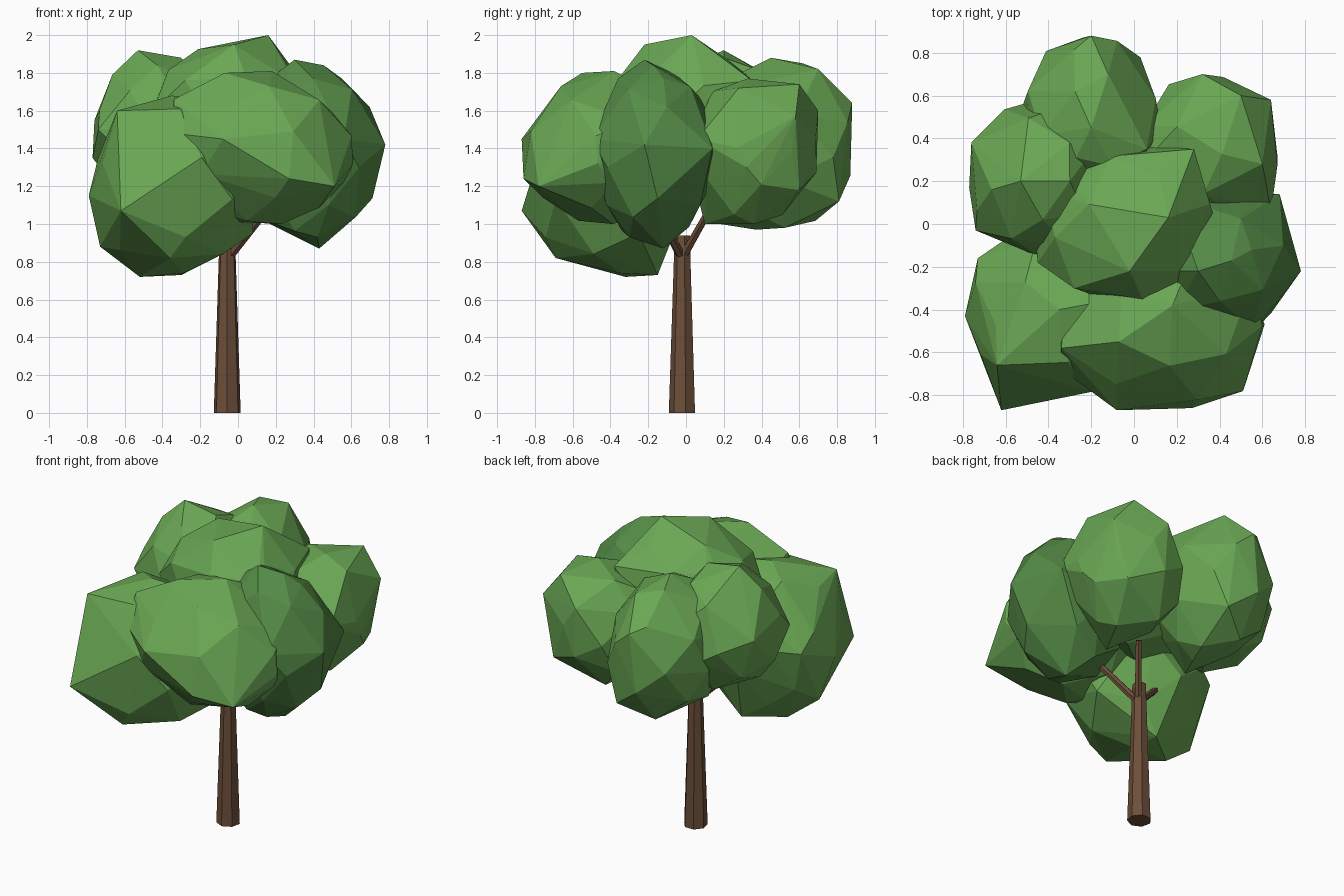
import bpy
import bmesh
import math
import random
from mathutils import Vector

cube = bpy.data.objects.get("Cube")
if cube:
    bpy.data.objects.remove(cube, do_unlink=True)


def make_material(name, rgb):
    mat = bpy.data.materials.new(name)
    mat.use_nodes = True
    color = (*rgb, 1.0)
    mat.diffuse_color = color
    mat.node_tree.nodes["Principled BSDF"].inputs["Base Color"].default_value = color
    return mat


leaf_green = make_material("leaf green", (0.144, 0.39, 0.089))
deep_green = make_material("deep leaf green", (0.09, 0.26, 0.062))
bark_brown = make_material("bark brown", (0.15, 0.077, 0.041))


def add_object(name, bm, mat):
    mesh = bpy.data.meshes.new(name)
    bmesh.ops.recalc_face_normals(bm, faces=bm.faces[:])
    bm.to_mesh(mesh)
    bm.free()
    mesh.materials.append(mat)
    obj = bpy.data.objects.new(name, mesh)
    bpy.context.collection.objects.link(obj)
    return obj


def leaf_clump(name, low, high, corners, mat=leaf_green, seed=1, count=30):
    """Faceted boulder of foliage filling a box, with some jutting corners."""
    rng = random.Random(seed)
    golden = math.pi * (3 - math.sqrt(5))
    points = []
    for i in range(count):
        z = 1 - 2 * (i + 0.5) / count
        ring = math.sqrt(1 - z * z)
        point = Vector((ring * math.cos(i * golden), ring * math.sin(i * golden), z))
        point += Vector([rng.uniform(-0.1, 0.1) for _ in range(3)])
        points.append(point.normalized())
    # Stretch the boulder so that it exactly fills its box
    for axis in range(3):
        values = [p[axis] for p in points]
        start, span = min(values), max(values) - min(values)
        for p in points:
            t = (p[axis] - start) / span
            p[axis] = low[axis] + t * (high[axis] - low[axis])
    # Corners replace the points next to them
    corners = [Vector(c) for c in corners]
    points = [p for p in points if all((p - c).length > 0.11 for c in corners)]
    bm = bmesh.new()
    for p in points + corners:
        bm.verts.new(p)
    hull = bmesh.ops.convex_hull(bm, input=bm.verts[:])
    buried = [v for v in hull["geom_interior"] if isinstance(v, bmesh.types.BMVert)]
    bmesh.ops.delete(bm, geom=buried, context='VERTS')
    add_object(name, bm, mat)


def limb(name, start, end, r_start, r_end, sides):
    """Tapered prism running from start to end."""
    start, end = Vector(start), Vector(end)
    axis = end - start
    bm = bmesh.new()
    bmesh.ops.create_cone(bm, cap_ends=True, segments=sides, radius1=r_start,
                          radius2=r_end, depth=axis.length)
    obj = add_object(name, bm, bark_brown)
    obj.location = (start + end) / 2
    obj.rotation_mode = 'QUATERNION'
    obj.rotation_quaternion = axis.to_track_quat('Z', 'Y')


# Trunk and the three branches forking near its top
limb("trunk", (-0.057, -0.018, 0), (-0.057, -0.018, 0.94), 0.073, 0.042, 7)
fork = (-0.05, -0.02, 0.82)
for name, tip in (("back_branch", (0.09, 0.15, 1.12)),
                  ("left_branch", (0.16, -0.16, 1.08)),
                  ("right_branch", (-0.27, -0.1, 1.03))):
    limb(name, fork, tip, 0.024, 0.019, 6)

# Foliage clumps: lower and upper corner of the box, then jutting corners
leaf_clump("front_foliage", (-0.36, -0.86, 1.0), (0.6, 0.0, 1.79),
           [(0.51, -0.78, 1.2), (0.27, -0.86, 1.24), (-0.08, -0.87, 1.45),
            (-0.34, -0.68, 1.48), (-0.34, -0.58, 1.66), (-0.07, -0.55, 1.8),
            (0.18, -0.38, 1.81), (0.61, -0.47, 1.32), (0.0, -0.45, 1.01)])
leaf_clump("front_right_foliage", (-0.78, -0.82, 0.74), (0.08, 0.0, 1.66),
           [(-0.64, -0.66, 1.6), (-0.62, -0.87, 1.07), (-0.79, -0.43, 1.15),
            (-0.73, -0.16, 1.25), (-0.3, -0.15, 0.73), (-0.52, -0.32, 0.72),
            (-0.35, -0.8, 1.25), (-0.36, -0.69, 0.82), (-0.73, -0.35, 0.88),
            (0.08, -0.25, 0.95), (-0.35, -0.4, 1.68)], seed=2)
leaf_clump("left_foliage", (-0.02, -0.51, 0.9), (0.76, 0.15, 1.84),
           [(0.3, -0.22, 1.87), (0.55, -0.12, 1.77), (0.78, -0.22, 1.42),
            (0.68, 0.14, 1.4), (0.43, -0.12, 0.87), (0.56, -0.5, 1.45),
            (0.4, -0.36, 1.77), (0.48, -0.42, 1.1), (0.42, -0.3, 0.93)],
           deep_green, seed=3)
leaf_clump("crown_foliage", (-0.47, -0.36, 1.15), (0.4, 0.37, 1.96),
           [(0.16, 0.03, 2.0), (-0.02, -0.22, 1.95), (0.28, 0.35, 1.76),
            (-0.45, -0.18, 1.6), (0.3, -0.22, 1.75), (-0.28, 0.18, 1.8),
            (0.04, -0.35, 1.78), (-0.28, -0.3, 1.76)], seed=4)
leaf_clump("back_foliage", (-0.53, 0.08, 0.98), (0.13, 0.87, 1.87),
           [(-0.2, 0.88, 1.64), (-0.2, 0.87, 1.4), (-0.06, 0.81, 1.12),
            (-0.12, 0.7, 1.82), (-0.2, 0.45, 1.88), (-0.15, 0.37, 0.97),
            (-0.25, 0.18, 1.0), (-0.1, 0.27, 1.79), (-0.27, 0.31, 1.81),
            (0.06, 0.35, 1.74)], seed=5)
leaf_clump("right_foliage", (-0.77, -0.15, 1.12), (-0.12, 0.57, 1.88),
           [(-0.53, 0.2, 1.92), (-0.3, 0.2, 1.88), (-0.76, 0.38, 1.55),
            (-0.77, 0.17, 1.35), (-0.74, -0.03, 1.5), (-0.45, -0.15, 1.5)], seed=6)
leaf_clump("back_left_foliage", (0.0, 0.0, 1.0), (0.67, 0.69, 1.77),
           [(0.5, 0.6, 1.74), (0.64, 0.58, 1.57), (0.32, 0.7, 1.6), (0.6, 0.28, 1.72),
            (0.67, 0.32, 1.3), (0.3, 0.1, 1.0), (0.55, 0.6, 1.18),
            (0.64, 0.06, 1.45)], seed=7)
